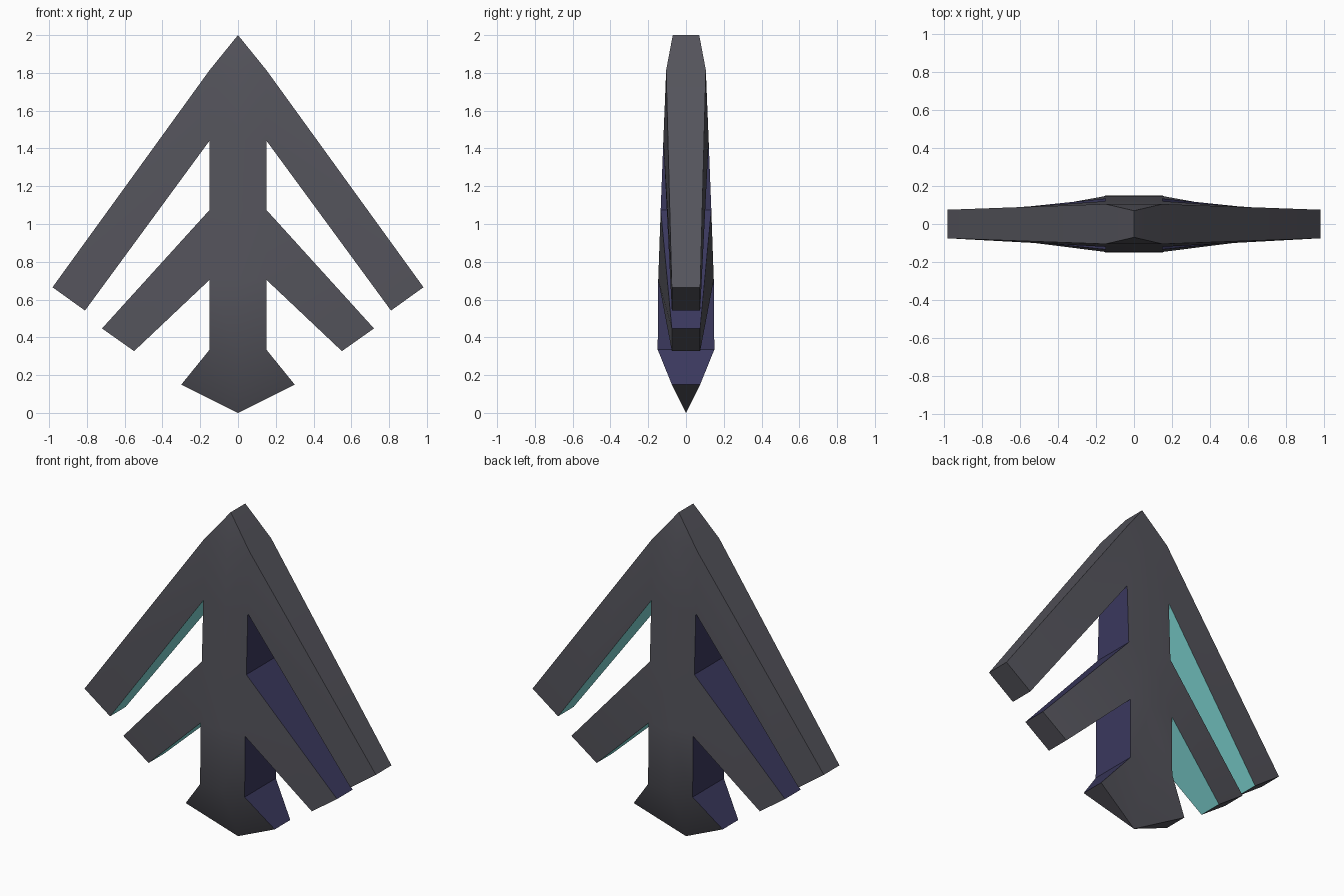
import bpy, bmesh, math

cube = bpy.data.objects.get("Cube")
if cube:
    bpy.data.objects.remove(cube, do_unlink=True)


def material(name, rgb):
    m = bpy.data.materials.new(name)
    m.use_nodes = True
    m.diffuse_color = (*rgb, 1)
    m.node_tree.nodes["Principled BSDF"].inputs["Base Color"].default_value = (*rgb, 1)
    return m


GREY, INDIGO, TEAL = 0, 1, 2
materials = [material("slate grey", (0.090, 0.089, 0.107)),
             material("dark indigo", (0.043, 0.040, 0.111)),
             material("teal", (0.23, 0.74, 0.72))]

# Half outline, counter-clockwise from the bottom tip:
# name: (x, z, half thickness, colour of the wall to the next point)
outline = {
    "foot_tip": (0, 0, 0, GREY),
    "foot_corner": (0.30, 0.15, 0.075, INDIGO),
    "ankle": (0.15, 0.335, 0.15, INDIGO),
    "fin_low": (0.15, 0.705, 0.147, TEAL),
    "fin_end_low": (0.55, 0.327, 0.075, GREY),
    "fin_end_top": (0.72, 0.447, 0.075, INDIGO),
    "fin_top": (0.15, 1.075, 0.134, INDIGO),
    "wing_low": (0.15, 1.442, 0.12, TEAL),
    "wing_end_low": (0.81, 0.542, 0.075, GREY),
    "wing_end_top": (0.982, 0.665, 0.075, GREY),
    "shoulder": (0.15, 1.815, 0.105, GREY),
    "apex": (0, 2, 0.07, GREY),
}
spine = ["ankle", "fin_low", "fin_top", "wing_low", "shoulder"]

bm = bmesh.new()
front, back = {}, {}


def add_point(name, x, z, t):
    front[name] = bm.verts.new((x, -t, z))
    back[name] = bm.verts.new((x, t, z)) if t else front[name]


for name, (x, z, t, _) in outline.items():
    add_point(name, x, z, t)
for name in spine:
    _, z, t, _ = outline[name]
    add_point("mid_" + name, 0, z, t)

# Front and back panels: foot, wings, head and the central spine
panels = [("foot_tip", "foot_corner", "ankle"),
          ("foot_tip", "ankle", "mid_ankle"),
          ("fin_low", "fin_end_low", "fin_end_top", "fin_top"),
          ("wing_low", "wing_end_low", "wing_end_top", "shoulder"),
          ("mid_shoulder", "shoulder", "apex")]
for low, top in zip(spine, spine[1:]):
    panels.append(("mid_" + low, low, top, "mid_" + top))
for panel in panels:
    bm.faces.new([front[n] for n in panel])
    bm.faces.new([back[n] for n in reversed(panel)])

# Side walls, coloured per edge
names = list(outline)
for p, q in zip(names, names[1:]):
    loop = dict.fromkeys([front[p], back[p], back[q], front[q]])
    bm.faces.new(list(loop)).material_index = outline[p][3]

mesh = bpy.data.meshes.new("winged_arrow")
bm.to_mesh(mesh)
bm.free()
for m in materials:
    mesh.materials.append(m)
arrow = bpy.data.objects.new("winged_arrow", mesh)
bpy.context.collection.objects.link(arrow)

# Mirror to the other side, then smooth the gentle bends
bpy.ops.object.select_all(action="DESELECT")
arrow.select_set(True)
bpy.context.view_layer.objects.active = arrow
mirror = arrow.modifiers.new("mirror", "MIRROR")
mirror.use_clip = True
bpy.ops.object.modifier_apply(modifier=mirror.name)
bpy.ops.object.shade_smooth_by_angle(angle=math.radians(30))
